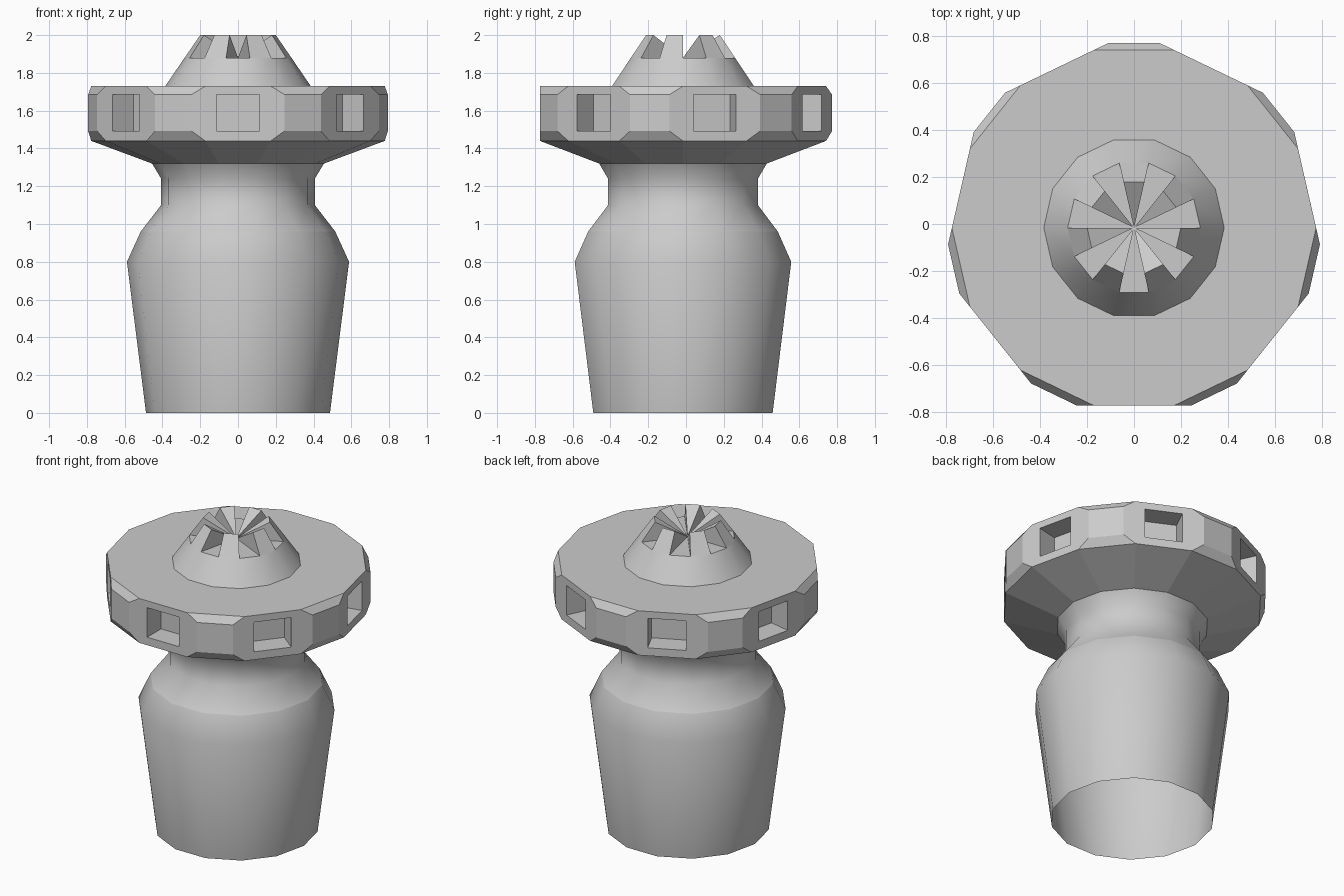
import bpy, bmesh
from math import sin, cos, pi
from mathutils import Vector

if "Cube" in bpy.data.objects:
    bpy.data.objects.remove(bpy.data.objects["Cube"])

SIDES = 14
STEP = 2 * pi / SIDES
CENTRE_Y = -0.016

grey = bpy.data.materials.new("plain_grey")
grey.use_nodes = True
grey.diffuse_color = (0.6, 0.6, 0.6, 1)
grey.node_tree.nodes["Principled BSDF"].inputs["Base Color"].default_value = (0.6, 0.6, 0.6, 1)


def finish(name, bm, outward=True):
    bmesh.ops.remove_doubles(bm, verts=bm.verts, dist=0.0005)
    if outward:
        bmesh.ops.recalc_face_normals(bm, faces=bm.faces)
    mesh = bpy.data.meshes.new(name)
    bm.to_mesh(mesh)
    bm.free()
    mesh.materials.append(grey)
    obj = bpy.data.objects.new(name, mesh)
    obj.location.y = CENTRE_Y
    bpy.context.collection.objects.link(obj)
    return obj


def polar(r, k, z):
    """Corner k of the fourteen-sided outline."""
    return Vector((r * cos(k * STEP), r * sin(k * STEP), z))


def face(bm, points, smooth=False):
    f = bm.faces.new([bm.verts.new(p) for p in points])
    f.smooth = smooth
    return f


def lathe(bm, profile, smooth=True):
    for (r0, z0), (r1, z1) in zip(profile, profile[1:]):
        for k in range(SIDES):
            face(bm, [polar(r0, k, z0), polar(r0, k + 1, z0),
                      polar(r1, k + 1, z1), polar(r1, k, z1)], smooth)


# Tapered open body and the neck above it
for name, profile in {
    "tapered_body": [(0.487, 0), (0.588, 0.8), (0.515, 0.96)],
    "neck": [(0.515, 0.96), (0.407, 1.1), (0.407, 1.24), (0.455, 1.32)],
}.items():
    bm = bmesh.new()
    lathe(bm, profile)
    finish(name, bm, outward=False)

# Wide collar with recessed windows on every other side
APOTHEM, CORNER, MID, WIN, DEPTH = 0.7575, 0.173, 0.246, 0.115, 0.143
TOP, UPPER, LOWER, BOTTOM = 1.73, 1.685, 1.492, 1.44
RIM = (APOTHEM ** 2 + CORNER ** 2) ** 0.5
bm = bmesh.new()
lathe(bm, [(0.455, 1.32), (RIM, BOTTOM)], False)
lathe(bm, [(RIM, TOP), (0.385, TOP)], False)
for n in range(7):
    def side(u, z, depth=0.0, shift=0):
        a = -pi / 2 + (n + shift) * 2 * STEP
        d = APOTHEM - depth
        return Vector((d * cos(a) - u * sin(a), d * sin(a) + u * cos(a), z))

    # window frame
    for s in (-1, 1):
        face(bm, [side(s * CORNER, TOP), side(s * MID, UPPER), side(s * MID, LOWER),
                  side(s * CORNER, BOTTOM), side(s * WIN, LOWER), side(s * WIN, UPPER)][::-s])
    face(bm, [side(-WIN, UPPER), side(WIN, UPPER), side(CORNER, TOP), side(-CORNER, TOP)])
    face(bm, [side(-CORNER, BOTTOM), side(CORNER, BOTTOM), side(WIN, LOWER), side(-WIN, LOWER)])
    # recess walls and back
    rect = [(-WIN, LOWER), (WIN, LOWER), (WIN, UPPER), (-WIN, UPPER)]
    for i in range(4):
        a, b = rect[i], rect[(i + 1) % 4]
        face(bm, [side(*a), side(*b), side(*b, DEPTH), side(*a, DEPTH)])
    face(bm, [side(*p, DEPTH) for p in rect])
    # bevelled panel between two windows
    edge = [(CORNER, TOP), (MID, UPPER), (MID, LOWER), (CORNER, BOTTOM)]
    for (u0, z0), (u1, z1) in zip(edge, edge[1:]):
        face(bm, [side(u0, z0), side(u1, z1), side(-u1, z1, shift=1), side(-u0, z0, shift=1)])
finish("window_collar", bm)

# Cone cap: notched on every other side, teeth slope down to the centre
NOTCH, R_NOTCH, R_TOP = 1.88, 0.283, 0.2
bm = bmesh.new()
lathe(bm, [(0.385, TOP), (R_NOTCH, NOTCH)])
hub = Vector((0, 0, NOTCH))
for k in range(SIDES):
    low = [polar(R_NOTCH, k, NOTCH), polar(R_NOTCH, k + 1, NOTCH)]
    if k % 2:
        high = [polar(R_TOP, k, 2), polar(R_TOP, k + 1, 2)]
        face(bm, [low[0], low[1], high[1], high[0]])
        face(bm, [high[0], high[1], hub])
        face(bm, [low[0], high[0], hub])
        face(bm, [low[1], hub, high[1]])
    else:
        face(bm, [*low, hub])
finish("notched_cone", bm, outward=False)
